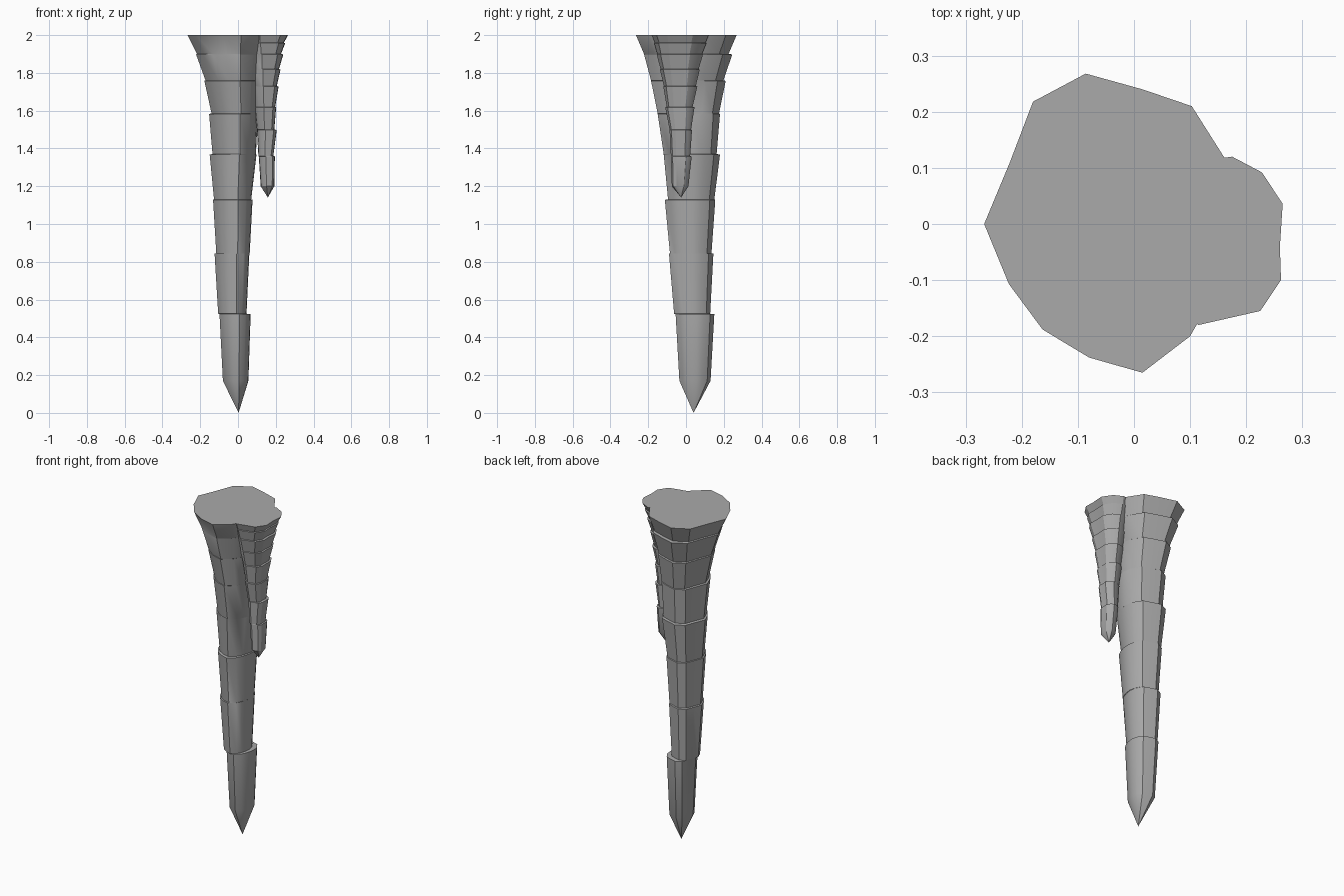
import bpy, bmesh, math

stone = bpy.data.materials.new("grey stone")
stone.diffuse_color = (0.40, 0.40, 0.40, 1)


def spike(name, outline, rings, tip):
    """Loft one irregular outline through rings (z, x0, x1, y0, y1) to a tip."""
    xs, ys = [p[0] for p in outline], [p[1] for p in outline]
    unit = [((x - min(xs)) / (max(xs) - min(xs)), (y - min(ys)) / (max(ys) - min(ys)))
            for x, y in outline]
    bm = bmesh.new()
    loops = [[bm.verts.new((x0 + u * (x1 - x0), y0 + v * (y1 - y0), z)) for u, v in unit]
             for z, x0, x1, y0, y1 in rings]
    n = len(unit)
    bm.faces.new(loops[0])
    for a, b in zip(loops, loops[1:]):
        for i in range(n):
            j = (i + 1) % n
            bm.faces.new((a[i], b[i], b[j], a[j]))
    end = bm.verts.new(tip)
    for i in range(n):
        bm.faces.new((loops[-1][i], end, loops[-1][(i + 1) % n]))
    bmesh.ops.recalc_face_normals(bm, faces=bm.faces[:])
    me = bpy.data.meshes.new(name)
    bm.to_mesh(me)
    bm.free()
    me.materials.append(stone)
    ob = bpy.data.objects.new(name, me)
    bpy.context.collection.objects.link(ob)
    bpy.ops.object.select_all(action='DESELECT')
    ob.select_set(True)
    bpy.context.view_layer.objects.active = ob
    bpy.ops.object.shade_smooth_by_angle(angle=math.radians(30))
    return ob


# large stalactite: paired rings at one height make the stepped ledges
spike("large_stalactite",
      [(-.267, 0), (-.223, -.107), (-.163, -.188), (-.08, -.238), (.015, -.265),
       (.1, -.2), (.14, -.13), (.165, -.05), (.175, .03), (.16, .12),
       (.103, .21), (.015, .24), (-.086, .268), (-.18, .218), (-.222, .108)],
      [(2.0, -.267, .175, -.265, .268),
       (1.9, -.217, .145, -.222, .225), (1.898, -.222, .145, -.222, .245),
       (1.76, -.172, .12, -.185, .198), (1.758, -.178, .118, -.185, .21),
       (1.585, -.14, .105, -.15, .175), (1.583, -.153, .105, -.15, .18),
       (1.37, -.135, .095, -.118, .162), (1.368, -.15, .098, -.118, .18),
       (1.13, -.127, .07, -.095, .15), (1.128, -.132, .077, -.112, .155),
       (.845, -.115, .062, -.085, .135), (.843, -.124, .06, -.09, .145),
       (.525, -.105, .045, -.063, .128), (.523, -.098, .067, -.055, .15),
       (.17, -.08, .055, -.035, .13)],
      (.003, .04, 0))

# small stalactite on the right side
spike("small_stalactite",
      [(.115, -.18), (.225, -.155), (.262, -.1), (.26, -.04), (.265, .036),
       (.228, .092), (.175, .12), (.1, .11), (.04, .07), (0, 0), (.01, -.07), (.05, -.14)],
      [(2.0, 0, .265, -.18, .12),
       (1.96, .02, .243, -.165, .103), (1.958, .02, .25, -.168, .108),
       (1.9, .04, .228, -.152, .085), (1.898, .04, .24, -.155, .09),
       (1.82, .06, .217, -.135, .067), (1.818, .06, .225, -.138, .073),
       (1.73, .075, .205, -.117, .052), (1.728, .075, .215, -.12, .06),
       (1.62, .09, .197, -.102, .035), (1.618, .088, .202, -.11, .045),
       (1.5, .1, .192, -.087, .027), (1.498, .1, .205, -.087, .032),
       (1.36, .108, .187, -.08, .022), (1.358, .11, .195, -.08, .03),
       (1.2, .12, .192, -.075, .013)],
      (.158, -.026, 1.14))
